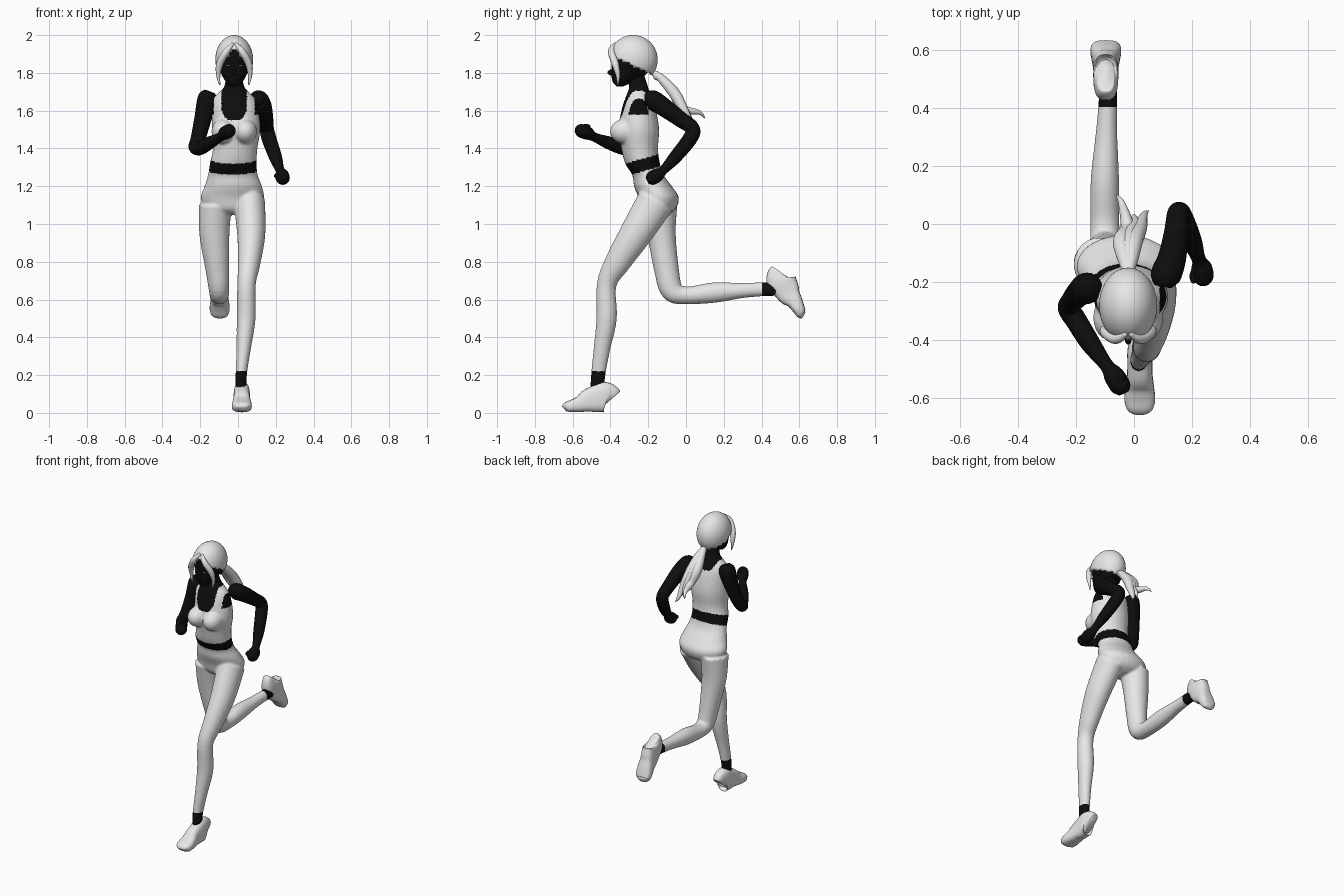
import bpy
import bmesh
import math
from mathutils import Matrix, Vector

cube = bpy.data.objects.get("Cube")
if cube:
    bpy.data.objects.remove(cube, do_unlink=True)


def material(name, value):
    mat = bpy.data.materials.new(name)
    mat.use_nodes = True
    colour = (value, value, value, 1)
    mat.diffuse_color = colour
    mat.node_tree.nodes["Principled BSDF"].inputs["Base Color"].default_value = colour
    return mat


light_grey = material("light grey", 0.8)
black = material("black", 0.004)
CENTRE = -0.02  # middle of the head and chest


def spline(rows, steps=5):
    """Smooth curve through rows of position and radii."""
    padded = [rows[0]] + rows + [rows[-1]]
    result = []
    for a, b, c, d in zip(padded, padded[1:], padded[2:], padded[3:]):
        for k in range(steps):
            t = k / steps
            result.append([
                q + t * ((r - p) + t * ((2 * p - 5 * q + 4 * r - s)
                                        + t * (3 * q - p - 3 * r + s))) / 2
                for p, q, r, s in zip(a, b, c, d)])
    return result + [rows[-1]]


def loft(bm, rows, level=False, power=1.0, sides=24):
    """Skin elliptical sections (x, y, z, width, depth) along a path."""
    path = spline(rows)
    points = [Vector(row[:3]) for row in path]
    rings = []
    for i, row in enumerate(path):
        ahead = points[min(i + 1, len(points) - 1)] - points[max(i - 1, 0)]
        along = Vector((0, 0, 1)) if level else ahead.normalized()
        side = Vector((1, 0, 0))
        side = (side - along * side.dot(along)).normalized()
        up = along.cross(side)
        ring = []
        for k in range(sides):
            angle = math.tau * k / sides
            c, s = math.cos(angle), math.sin(angle)
            c = math.copysign(abs(c) ** power, c) * max(row[3], 0.001)
            s = math.copysign(abs(s) ** power, s) * max(row[-1], 0.001)
            ring.append(bm.verts.new(points[i] + side * c + up * s))
        rings.append(ring)
    for low, high in zip(rings, rings[1:]):
        for k in range(sides):
            n = (k + 1) % sides
            bm.faces.new((low[k], low[n], high[n], high[k]))
    bm.faces.new(rings[0])
    bm.faces.new(rings[-1])


def ball(bm, centre, radii):
    place = Matrix.Translation(centre) @ Matrix.Diagonal((*radii, 1))
    bmesh.ops.create_uvsphere(bm, u_segments=40, v_segments=28, radius=1, matrix=place)


def finish(name, bm, *mats):
    bmesh.ops.recalc_face_normals(bm, faces=bm.faces)
    mesh = bpy.data.meshes.new(name)
    bm.to_mesh(mesh)
    bm.free()
    for mat in mats:
        mesh.materials.append(mat)
    mesh.shade_smooth()
    obj = bpy.data.objects.new(name, mesh)
    bpy.context.scene.collection.objects.link(obj)
    return obj


# Body: neck, chest, hips and both legs blended into one surface
bm = bmesh.new()
loft(bm, [
    (-.03, -.15, 1.05, .06, .05), (-.03, -.145, 1.08, .14, .09),
    (-.03, -.145, 1.14, .168, .107), (-.025, -.175, 1.2, .152, .1),
    (-.027, -.202, 1.26, .132, .083), (-.025, -.23, 1.32, .124, .092),
    (-.015, -.245, 1.4, .118, .097), (-.01, -.25, 1.5, .128, .108),
    (-.015, -.25, 1.6, .124, .092), (CENTRE, -.25, 1.66, .113, .074),
    (CENTRE, -.25, 1.7, .078, .058), (CENTRE, -.252, 1.73, .052, .05),
    (CENTRE, -.27, 1.8, .044, .046)], level=True)
for sign in (-1, 1):
    ball(bm, (CENTRE + sign * .058, -.322, 1.49), (.062, .08, .066))
# front leg
loft(bm, [
    (.06, -.16, 1.12, .083, .1), (.07, -.265, .95, .075, .086),
    (.06, -.36, .8, .06, .069), (.045, -.42, .68, .049, .052),
    (.043, -.42, .5, .05, .054), (.03, -.445, .34, .038, .044),
    (.017, -.465, .2, .03, .038), (.017, -.47, .1, .03, .037)])
# trailing leg
loft(bm, [
    (-.12, -.14, 1.1, .087, .095), (-.125, -.13, .95, .08, .076),
    (-.11, -.105, .77, .064, .066), (-.1, -.075, .65, .054, .06),
    (-.1, 0, .622, .05, .047), (-.1, .15, .637, .049, .054),
    (-.095, .3, .648, .038, .04), (-.09, .42, .655, .032, .037),
    (-.09, .52, .655, .031, .036)])
body = finish("body", bm)
remesh = body.modifiers.new("blend", "REMESH")
remesh.mode = "VOXEL"
remesh.voxel_size = 0.007
soften = body.modifiers.new("soften", "SMOOTH")
soften.factor = 0.5
soften.iterations = 6
graph = bpy.context.evaluated_depsgraph_get()
blended = bpy.data.meshes.new_from_object(body.evaluated_get(graph))
body.modifiers.clear()
body.data = blended
blended.materials.clear()
blended.materials.append(light_grey)
blended.materials.append(black)


def is_bare(x, y, z):
    """True on neck, chest opening, armholes, waist and ankles."""
    off = abs(x - CENTRE)
    if z < 1.22:
        return y > .4 or (z < .22 and y < -.35)
    if 1.25 < z - .28 * (y + .33) < 1.317:
        return True
    if z > 1.705 or (off > .108 and z > 1.58):
        return True
    scoop = (1.55 if y < -.25 else 1.645) + .06 * (off / .068) ** 4
    return off < .068 and z > scoop


for face in blended.polygons:
    face.material_index = int(is_bare(*face.center))
blended.shade_smooth()

# Arms, each ending in a closed fist
arms = {
    "left_arm": [
        (.1, -.215, 1.66, .03), (.108, -.18, 1.657, .052), (.13, -.12, 1.62, .049),
        (.145, -.03, 1.555, .042), (.152, .035, 1.505, .038), (.165, .02, 1.45, .039),
        (.2, -.06, 1.35, .034), (.222, -.12, 1.285, .024), (.232, -.15, 1.26, .036),
        (.238, -.185, 1.24, .036), (.24, -.205, 1.23, .02)],
    "right_arm": [
        (-.148, -.22, 1.7, .03), (-.16, -.22, 1.665, .053), (-.185, -.235, 1.56, .046),
        (-.212, -.265, 1.45, .039), (-.225, -.29, 1.408, .037), (-.2, -.33, 1.402, .037),
        (-.15, -.41, 1.43, .034), (-.095, -.485, 1.46, .024), (-.07, -.52, 1.48, .035),
        (-.045, -.56, 1.495, .035), (-.035, -.58, 1.5, .02)]}
thumbs = {"left_arm": (.205, -.18, 1.255), "right_arm": (-.045, -.53, 1.515)}
for name, rows in arms.items():
    bm = bmesh.new()
    loft(bm, rows)
    ball(bm, thumbs[name], (.014, .025, .015))
    finish(name, bm, black)

# Shoes: same last, placed flat in front and kicked up behind
last = [(0, .028, .13), (.012, .038, .152), (.04, .043, .16), (.08, .043, .142),
        (.12, .044, .122), (.16, .049, .088), (.2, .053, .068), (.232, .046, .054),
        (.245, .025, .034)]
poses = {
    "front_shoe": Matrix.Translation((.02, -.4, 0)),
    "back_shoe": Matrix.Translation((-.097, .577, .757)) @ Matrix.Rotation(math.radians(105.5), 4, "X")}
for name, pose in poses.items():
    bm = bmesh.new()
    loft(bm, [(0, -s, .003 + h / 2, w, h / 2) for s, w, h in last], power=.7)
    bm.transform(pose)
    finish(name, bm, light_grey)

# Head with nose and ears
bm = bmesh.new()
loft(bm, [
    (CENTRE, -.35, 1.728, .02, .016), (CENTRE, -.335, 1.75, .042, .052),
    (CENTRE, -.305, 1.79, .066, .09), (CENTRE, -.287, 1.84, .08, .108),
    (CENTRE, -.282, 1.9, .086, .114), (CENTRE, -.28, 1.96, .06, .085),
    (CENTRE, -.28, 1.985, .02, .03)], level=True)
ball(bm, (CENTRE, -.395, 1.802), (.012, .02, .016))
for sign in (-1, 1):
    ball(bm, (CENTRE + sign * .08, -.275, 1.83), (.012, .02, .034))
finish("head", bm, black)

# Eyes
bm = bmesh.new()
for sign in (-1, 1):
    ball(bm, (CENTRE + sign * .034, -.386, 1.84), (.012, .004, .003))
finish("eyes", bm, light_grey)

# Hair cap, opened over the face with a centre parting
bm = bmesh.new()
ball(bm, (CENTRE, -.28, 1.87), (.1, .13, .13))
opening = []
for face in bm.faces:
    x, y, z = face.calc_center_median()
    parted = y < -.33 and abs(x - CENTRE) < .8 * (1.935 - z)
    if parted or z < 1.8 - .45 * (y + .2):
        opening.append(face)
bmesh.ops.delete(bm, geom=opening, context="FACES")
cap = finish("hair_cap", bm, light_grey)
shell = cap.modifiers.new("thickness", "SOLIDIFY")
shell.thickness = 0.01

# Locks framing the face
bm = bmesh.new()
for sign in (-1, 1):
    loft(bm, [(CENTRE + sign * x, y, z, r) for x, y, z, r in (
        (.006, -.375, 1.955, .008), (.04, -.395, 1.915, .018), (.076, -.375, 1.85, .019),
        (.084, -.36, 1.785, .011), (.076, -.362, 1.735, .003))], sides=12)
finish("face_locks", bm, light_grey)

# Ponytail: overlapping strands gathered at the back of the head
bm = bmesh.new()
for x, y, z, spread in ((-.06, .1, 1.56, -.022), (.05, .045, 1.49, .02), (0, .03, 1.53, 0)):
    loft(bm, [
        (CENTRE, -.17, 1.8, .016), (CENTRE + spread / 2, -.125, 1.765, .024),
        (CENTRE + spread, -.06, 1.69, .031), (spread, -.015, 1.61, .025),
        (x * .7, y * .7, z + .03, .012), (x, y, z, .002)], sides=14)
ball(bm, (CENTRE, -.155, 1.785), (.024, .02, .024))
finish("ponytail", bm, light_grey)
